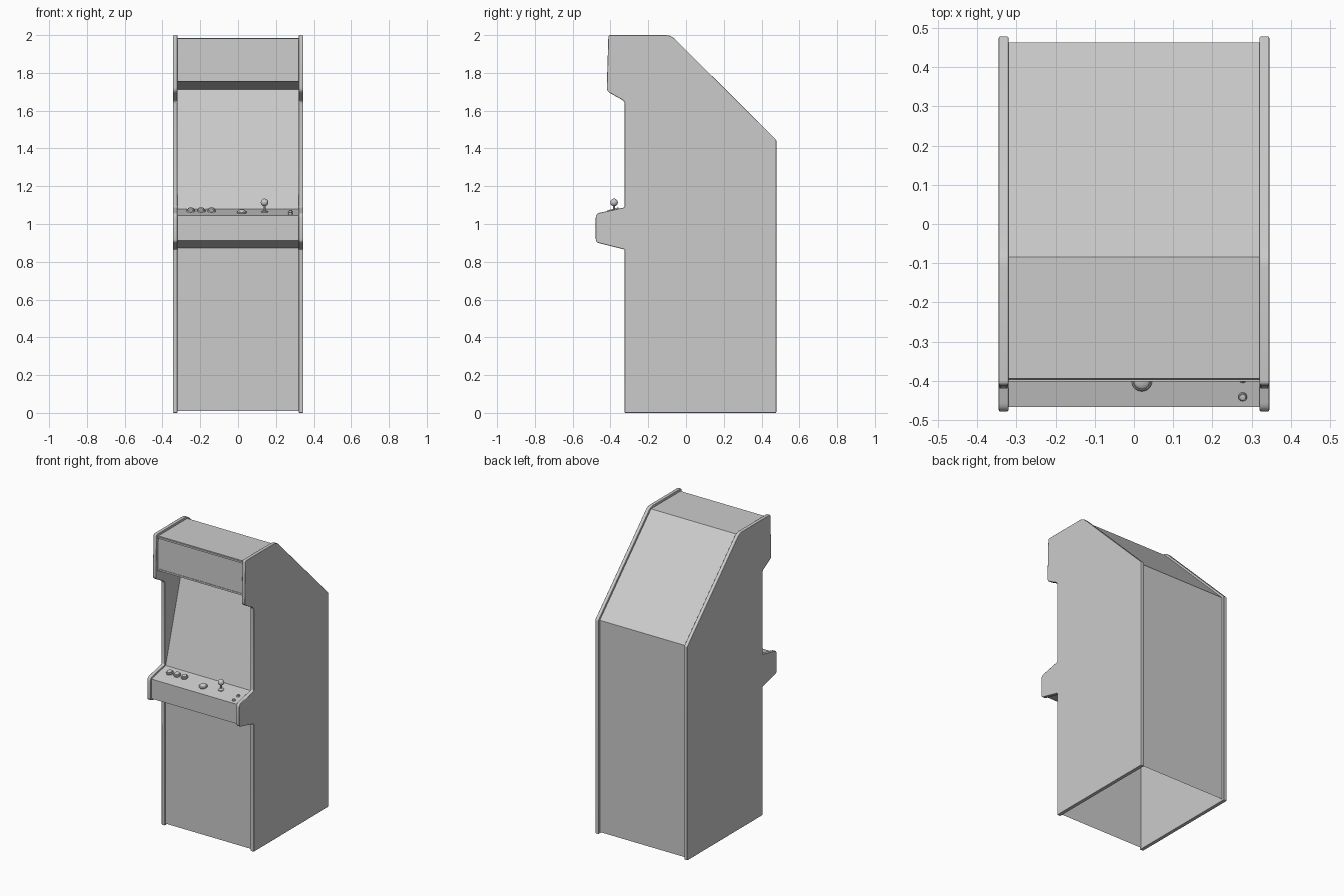
import bpy, bmesh, math
from mathutils import Vector

if "Cube" in bpy.data.objects:
    bpy.data.objects.remove(bpy.data.objects["Cube"])

grey = bpy.data.materials.new("cabinet_grey")
grey.diffuse_color = (0.6, 0.6, 0.6, 1)
grey.use_nodes = True
grey.node_tree.nodes["Principled BSDF"].inputs["Base Color"].default_value = grey.diffuse_color


def make(name, bm, smooth=True):
    me = bpy.data.meshes.new(name)
    bm.to_mesh(me)
    bm.free()
    ob = bpy.data.objects.new(name, me)
    bpy.context.collection.objects.link(ob)
    me.materials.append(grey)
    if smooth:
        bpy.ops.object.select_all(action='DESELECT')
        ob.select_set(True)
        bpy.context.view_layer.objects.active = ob
        bpy.ops.object.shade_smooth_by_angle(angle=math.radians(35))
    return ob


def rounded(corners, steps=4):
    """Round each (y, z, radius) corner of a closed profile."""
    out = []
    n = len(corners)
    for i, (y, z, r) in enumerate(corners):
        p = Vector((y, z))
        if r == 0:
            out.append(p)
            continue
        a = p + (Vector(corners[i - 1][:2]) - p).normalized() * r
        b = p + (Vector(corners[(i + 1) % n][:2]) - p).normalized() * r
        for k in range(steps + 1):
            t = k / steps
            out.append(a * (1 - t) ** 2 + p * 2 * t * (1 - t) + b * t * t)
    return out


def sheet(name, points, half=0.321):
    """Sheet across the cabinet following a (y, z) path."""
    bm = bmesh.new()
    rows = [[bm.verts.new((x, y, z)) for x in (-half, half)] for y, z in points]
    for a, b in zip(rows, rows[1:]):
        bm.faces.new((a[0], a[1], b[1], b[0]))
    return make(name, bm, False)


# Side panels with rounded outline, mirrored
outline = rounded([
    (-0.325, 0, 0), (0.478, 0, 0), (0.478, 1.445, 0.005), (-0.08, 2.0, 0.03),
    (-0.411, 2.0, 0.012), (-0.42, 1.703, 0.02), (-0.325, 1.65, 0.015),
    (-0.325, 1.088, 0.006), (-0.478, 1.055, 0.022), (-0.478, 0.903, 0.018),
    (-0.325, 0.865, 0.006)])
bm = bmesh.new()
cap = bm.faces.new([bm.verts.new((0.32, p.x, p.y)) for p in outline])
ext = bmesh.ops.extrude_face_region(bm, geom=[cap])
bmesh.ops.translate(bm, vec=(0.025, 0, 0),
                    verts=[v for v in ext['geom'] if isinstance(v, bmesh.types.BMVert)])
bmesh.ops.recalc_face_normals(bm, faces=bm.faces[:])
side = make("side_panels", bm)
bev = side.modifiers.new("edge_rounding", 'BEVEL')
bev.width = 0.004
bev.segments = 2
bev.limit_method = 'ANGLE'
bev.angle_limit = math.radians(60)
bev.harden_normals = True
side.modifiers.new("mirror", 'MIRROR')

# Body sheets between the sides; the bottom stays open
sheet("lower_front", [(-0.315, 0.01), (-0.315, 0.885)])
sheet("control_box", [(-0.315, 0.872), (-0.467, 0.913), (-0.467, 1.045)])
sheet("control_deck", [(-0.467, 1.045), (-0.315, 1.079)])
sheet("screen", [(-0.315, 1.079), (-0.13, 1.712)])
sheet("speaker_panel", [(-0.13, 1.712), (-0.397, 1.755)])
sheet("marquee", [(-0.399, 1.755), (-0.394, 1.985)])
sheet("top_and_slope", [(-0.394, 1.985), (-0.084, 1.985), (0.463, 1.441)])
sheet("back", [(0.463, 1.441), (0.463, 0.01)])

# Marquee retaining strips
for name, z in (("marquee_top_strip", 1.977), ("marquee_bottom_strip", 1.76)):
    bm = bmesh.new()
    bmesh.ops.create_cube(bm, size=1)
    bmesh.ops.scale(bm, vec=(0.64, 0.006, 0.012), verts=bm.verts)
    bmesh.ops.translate(bm, vec=(0, -0.399, z), verts=bm.verts)
    make(name, bm, False)

# Controls sit on the sloping deck
TILT = math.atan2(0.034, 0.152)


def deck_z(y):
    return 1.045 + (y + 0.467) * math.tan(TILT)


def lathe(name, x, y, profile, tilt=TILT, seg=24):
    """Spin an (r, h) profile about the deck normal."""
    bm = bmesh.new()
    vs = [bm.verts.new((r, 0, h)) for r, h in profile]
    es = [bm.edges.new(e) for e in zip(vs, vs[1:])]
    bmesh.ops.spin(bm, geom=vs + es, cent=(0, 0, 0), axis=(0, 0, 1),
                   angle=math.tau, steps=seg)
    bmesh.ops.remove_doubles(bm, verts=bm.verts[:], dist=1e-5)
    bmesh.ops.recalc_face_normals(bm, faces=bm.faces[:])
    ob = make(name, bm)
    ob.location = (x, y, deck_z(y))
    ob.rotation_euler.x = tilt


def button(name, x, y, r, h):
    lathe(name, x, y, [(r, -0.003), (r, h * 0.45), (r * 0.9, h * 0.6), (r * 0.74, h * 0.6),
                       (r * 0.7, h * 0.95), (r * 0.6, h), (0, h)])


for i in range(3):
    button(f"action_button_{i + 1}", -0.25 + i * 0.055, -0.37, 0.022, 0.018)
button("small_button_front", 0.277, -0.44, 0.011, 0.012)
button("small_button_rear", 0.277, -0.393, 0.011, 0.012)

# Trackball dome and its collar
lathe("trackball", 0.02, -0.4, [(0.026, -0.003), (0.026, 0.006), (0.022, 0.009)]
      + [(0.02 * math.cos(a * math.pi / 12), 0.009 + 0.007 * math.sin(a * math.pi / 12))
         for a in range(6)] + [(0, 0.016)])

# Joystick: base, shaft and ball
lathe("joystick", 0.14, -0.381, [(0.019, -0.003), (0.019, 0.003), (0.012, 0.007), (0.005, 0.008),
                                 (0.005, 0.034)]
      + [(0.02 * math.sin(a * math.pi / 12), 0.05 - 0.02 * math.cos(a * math.pi / 12))
         for a in range(1, 12)] + [(0, 0.07)], tilt=0)
